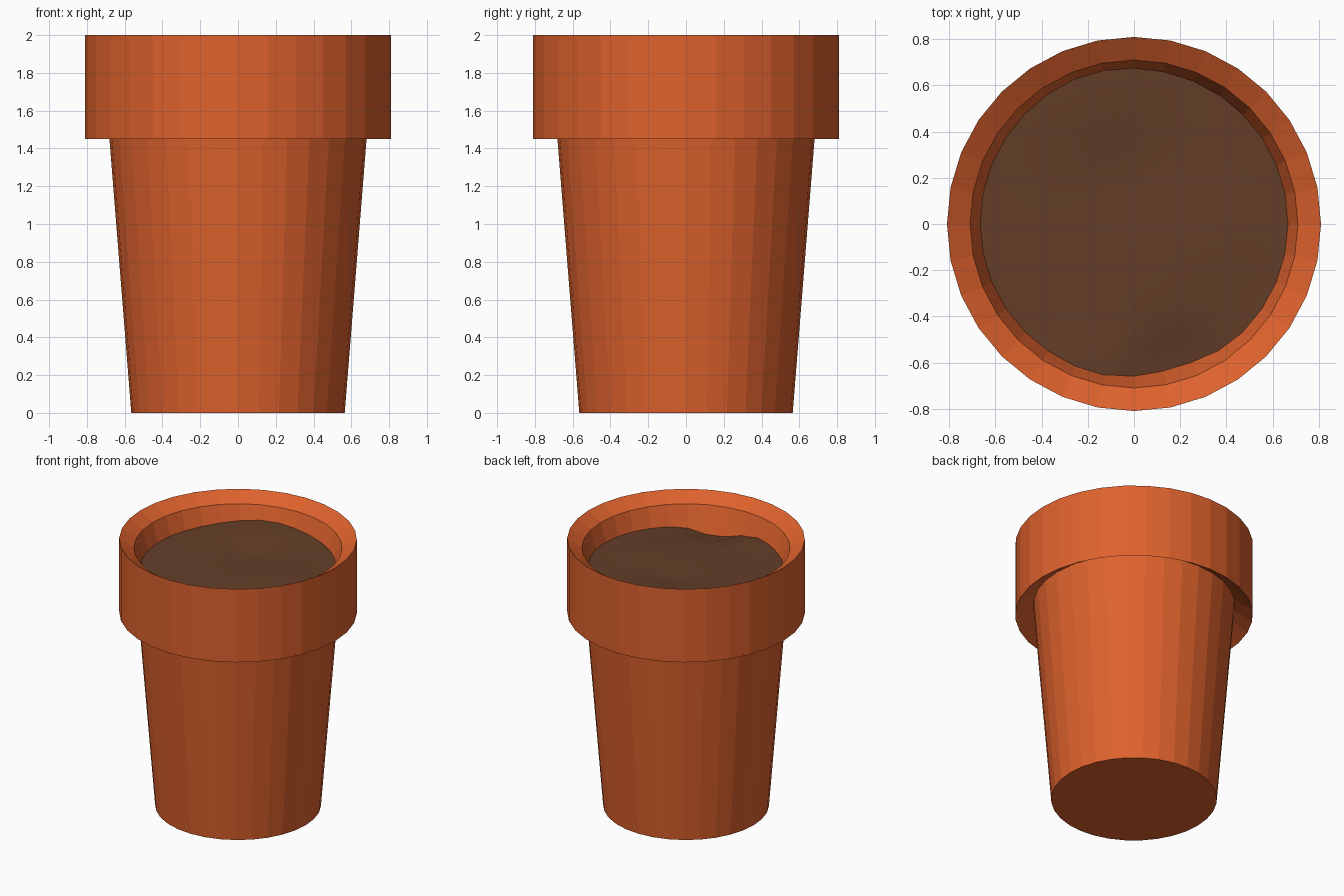
import bpy, bmesh, math

if "Cube" in bpy.data.objects:
    bpy.data.objects.remove(bpy.data.objects["Cube"])

SIDES = 32


def material(name, colour):
    mat = bpy.data.materials.new(name)
    mat.diffuse_color = (*colour, 1)
    mat.use_nodes = True
    mat.node_tree.nodes["Principled BSDF"].inputs["Base Color"].default_value = mat.diffuse_color
    return mat


def make_object(name, bm, mat, smooth):
    for f in bm.faces:
        f.smooth = smooth
    mesh = bpy.data.meshes.new(name)
    bm.to_mesh(mesh)
    bm.free()
    mesh.materials.append(mat)
    obj = bpy.data.objects.new(name, mesh)
    bpy.context.collection.objects.link(obj)
    return obj


def add_ring(bm, r, height):
    ring = []
    for i in range(SIDES):
        a = 2 * math.pi * i / SIDES
        x, y = r * math.cos(a), r * math.sin(a)
        ring.append(bm.verts.new((x, y, height(x, y))))
    return ring


def bridge(bm, a, b):
    for i in range(SIDES):
        j = (i + 1) % SIDES
        bm.faces.new((a[i], a[j], b[j], b[i]))


terracotta = material("terracotta", (0.73, 0.122, 0.026))
earth = material("earth", (0.127, 0.048, 0.021))

# Pot: tapered body, overhanging collar with bevelled lips, inner wall
profile = [(0.565, 0), (0.687, 1.53), (0.81, 1.45), (0.81, 2.0),
           (0.71, 1.934), (0.63, 1.68)]
bm = bmesh.new()
rings = [add_ring(bm, r, lambda x, y, z=z: z) for r, z in profile]
for a, b in zip(rings, rings[1:]):
    bridge(bm, a, b)
bm.faces.new(list(reversed(rings[0])))
make_object("pot", bm, terracotta, False)

# Soil: gently uneven disc, its edge buried in the inner wall
BUMPS = [(0.20, -0.64, 0.16, -0.06), (-0.17, -0.60, 0.08, 0.03),
         (-0.20, 0.60, 0.30, 0.03), (0.35, -0.05, 0.22, 0.015),
         (-0.05, 0.22, 0.18, -0.015)]


def soil_height(x, y):
    return 1.795 + 0.015 * y + sum(
        h * math.exp(-((x - cx) ** 2 + (y - cy) ** 2) / (w * w))
        for cx, cy, w, h in BUMPS)


bm = bmesh.new()
rings = [add_ring(bm, 0.70 * k / 8, soil_height) for k in range(8, 0, -1)]
for a, b in zip(rings, rings[1:]):
    bridge(bm, a, b)
centre = bm.verts.new((0, 0, soil_height(0, 0)))
for i in range(SIDES):
    bm.faces.new((rings[-1][i], rings[-1][(i + 1) % SIDES], centre))
make_object("soil", bm, earth, True)
